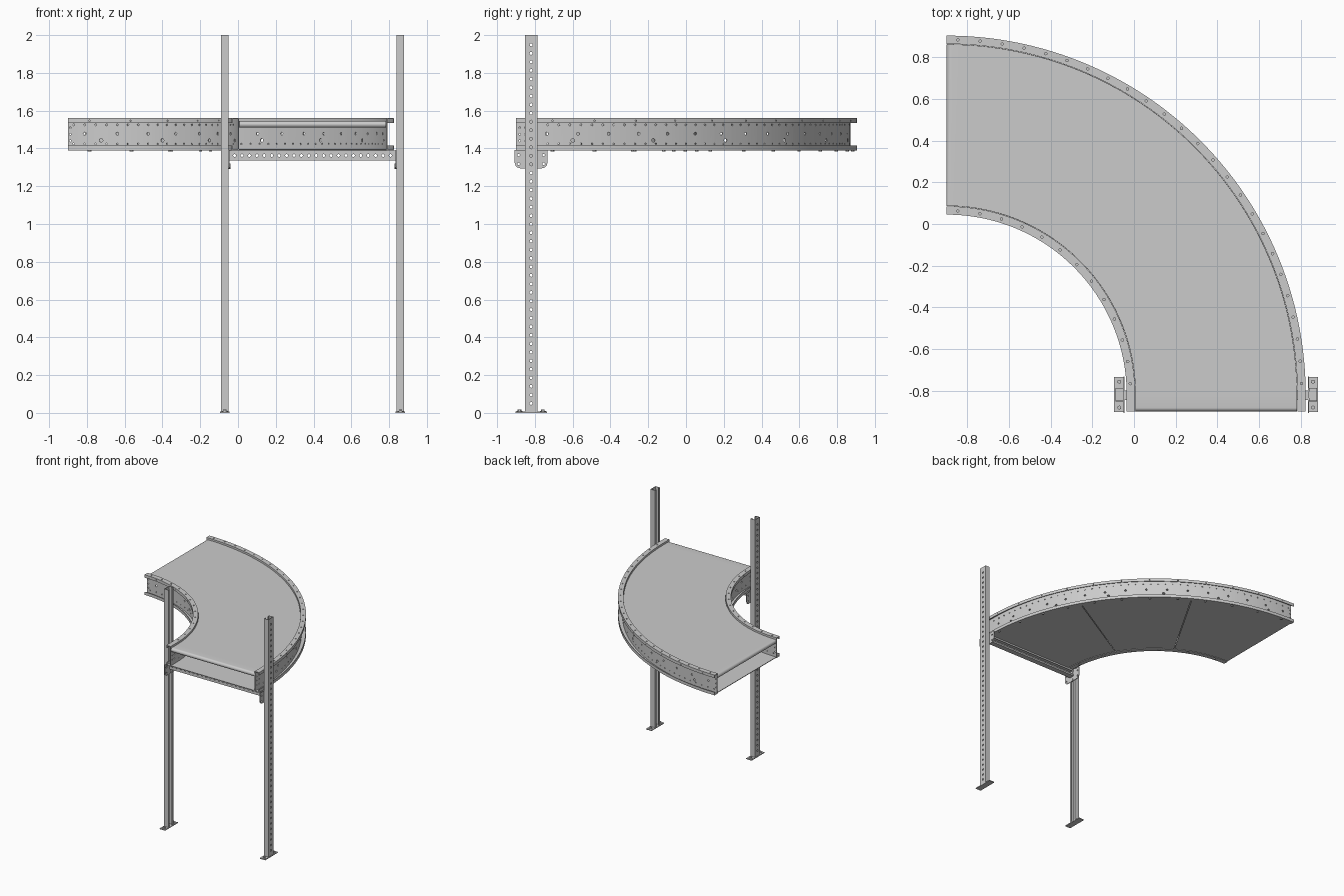
import bpy, bmesh, math
from mathutils import Vector, Matrix

cube = bpy.data.objects.get("Cube")
if cube:
    bpy.data.objects.remove(cube, do_unlink=True)

grey = bpy.data.materials.new("galvanised grey")
grey.use_nodes = True
grey.diffuse_color = (0.6, 0.6, 0.6, 1)
grey.node_tree.nodes["Principled BSDF"].inputs["Base Color"].default_value = (0.6, 0.6, 0.6, 1)

CX, CY = -0.90, -0.82          # centre of the bend
START = -0.08                  # straight lead-in before the bend
R_IN, R_OUT = 0.905, 1.685     # web faces of the two rails
QUARTER = math.pi / 2
LEG_Y = -0.82
built = []


def finish(name, bm):
    bmesh.ops.recalc_face_normals(bm, faces=bm.faces)
    me = bpy.data.meshes.new(name)
    bm.to_mesh(me)
    bm.free()
    me.materials.append(grey)
    ob = bpy.data.objects.new(name, me)
    bpy.context.collection.objects.link(ob)
    built.append(ob)
    return ob


def place(s, r, z):
    """Path position: negative s runs along the lead-in, positive s is an angle."""
    if s < 0:
        return Vector((CX + r, CY + s, z))
    return Vector((CX + r * math.cos(s), CY + r * math.sin(s), z))


def skin(name, rings):
    bm = bmesh.new()
    loops = [[bm.verts.new(p) for p in ring] for ring in rings]
    n = len(loops[0])
    for a, b in zip(loops, loops[1:]):
        for i in range(n):
            j = (i + 1) % n
            bm.faces.new((a[i], a[j], b[j], b[i]))
    bm.faces.new(loops[0][::-1])
    bm.faces.new(loops[-1])
    return finish(name, bm)


def sweep(name, stations, profile):
    return skin(name, [[place(s, r, z) for r, z in profile(s)] for s in stations])


def prism(name, points, vec):
    v = Vector(vec)
    return skin(name, [[Vector(p) for p in points], [Vector(p) + v for p in points]])


def add_cyl(bm, loc, axis, radius, length, sides=8):
    rot = Vector(axis).to_track_quat('Z', 'Y').to_matrix().to_4x4()
    bmesh.ops.create_cone(bm, cap_ends=True, segments=sides, radius1=radius, radius2=radius,
                          depth=length, matrix=Matrix.Translation(loc) @ rot)


def punch(ob, holes):
    """Cut round holes, given as (location, axis, radius, length)."""
    bm = bmesh.new()
    for h in holes:
        add_cyl(bm, *h)
    cutter = finish("cutter", bm)
    built.remove(cutter)
    cutter.hide_render = True
    mod = ob.modifiers.new("holes", 'BOOLEAN')
    mod.operation, mod.solver, mod.object = 'DIFFERENCE', 'EXACT', cutter
    dg = bpy.context.evaluated_depsgraph_get()
    me = bpy.data.meshes.new_from_object(ob.evaluated_get(dg))
    ob.modifiers.clear()
    ob.data = me
    bpy.data.objects.remove(cutter, do_unlink=True)


def arc(a, b, n):
    return [a + (b - a) * i / n for i in range(n + 1)]


def channel(w, d, t, lip):
    """Lipped channel section: width w across, depth d away from the web."""
    half = [(w / 2, 0), (w / 2, d), (w / 2 - lip, d), (w / 2 - lip, d - t),
            (w / 2 - t, d - t), (w / 2 - t, t)]
    return half + [(-a, b) for a, b in reversed(half)]


# Curved side rails: channels opening away from the belt
RAIL = [(0, 1.39), (.04, 1.39), (.04, 1.415), (.035, 1.415), (.035, 1.395), (.006, 1.395),
        (.006, 1.555), (.035, 1.555), (.035, 1.535), (.04, 1.535), (.04, 1.56), (0, 1.56)]


def rail(name, r0, side, flange_count, row_count, mid_count, low_count):
    ob = sweep(name, [START] + arc(0, QUARTER, 72),
               lambda s: [(r0 + side * u, z) for u, z in RAIL])
    holes = []

    def row(count, u, z, radius, vertical=False, length=.016):
        for i in range(count):
            s = QUARTER * (i + .5) / count
            axis = (0, 0, 1) if vertical else (math.cos(s), math.sin(s), 0)
            holes.append((place(s, r0 + side * u, z), axis, radius, length))

    row(flange_count, .021, 1.5575, .006, True)
    row(row_count, .003, 1.525, .0055)
    row(row_count, .003, 1.424, .0045)
    row(mid_count, .003, 1.478, .008)
    row(low_count, .003, 1.443, .010)
    row(flange_count // 2, .0375, 1.547, .004)
    for z in (1.44, 1.475, 1.51):          # end and lead-in joint holes
        for s in (START + .02, START + .05, QUARTER - .012 / r0):
            axis = (1, 0, 0) if s < 0 else (0, 1, 0)
            holes.append((place(s, r0 + side * .003, z), axis, .005, .016))
    punch(ob, holes)
    # Bolt heads under the lower flange
    bm = bmesh.new()
    for i in range(flange_count // 2):
        s = QUARTER * (i + .5) / (flange_count // 2)
        add_cyl(bm, place(s, r0 + side * .021, 1.387), (0, 0, 1), .009, .008, 6)
    finish(name + "_bolts", bm)


rail("outer_rail", R_OUT, 1, 25, 45, 16, 6)
rail("inner_rail", R_IN, -1, 13, 24, 8, 4)

# Belt with rounded noses at both ends
H, ZC, RM = .0175, 1.5275, 1.295
nose = [H * (1 - math.cos(math.radians(a))) for a in (4, 20, 40, 60, 75, 90)]
stations = ([START + d for d in nose] + arc(0, QUARTER - H / RM, 72)
            + [QUARTER - d / RM for d in reversed(nose[:-1])])


def belt_section(s):
    d = s - START if s < 0 else (QUARTER - s) * RM
    h = math.sqrt(max(H * H - max(H - d, 0) ** 2, 1e-8))
    return [(R_IN + .002, ZC - h), (R_OUT - .002, ZC - h),
            (R_OUT - .002, ZC + h), (R_IN + .002, ZC + h)]


sweep("belt", stations, belt_section)

# Three bottom pans with narrow seams
for i in range(3):
    a, b = QUARTER * i / 3, QUARTER * (i + 1) / 3
    st = arc(a + (.002 if i else 0), b - .002, 24)
    if i == 0:
        st = [START] + st
    sweep("bottom_pan_%d" % (i + 1), st, lambda s: [
        (R_IN + .001, 1.393), (R_OUT - .001, 1.393), (R_OUT - .001, 1.398), (R_IN + .001, 1.398)])

# Legs, feet and brackets on each side
for name, xo, d in (("left", .88, -1), ("right", -.09, 1)):
    leg = prism(name + "_leg", [(xo + d * b, LEG_Y + a, .006) for a, b in
                                channel(.066, .04, .004, .018)], (0, 0, 1.994))
    punch(leg, [(Vector((xo + d * .002, LEG_Y, .05 + .0452 * i)), (1, 0, 0), .008, .012)
                for i in range(43)])

    xc = xo + d * .02
    prism(name + "_foot_plate", [(xc - .025, -.903, 0), (xc + .025, -.903, 0),
                                 (xc + .025, -.735, 0), (xc - .025, -.735, 0)], (0, 0, .007))
    bm = bmesh.new()
    for y in (-.882, -.758):
        add_cyl(bm, Vector((xc, y, .008)), (0, 0, 1), .016, .004, 16)
        add_cyl(bm, Vector((xc, y, .013)), (0, 0, 1), .010, .010, 6)
    finish(name + "_foot_bolts", bm)

    # Bracket plate with rounded lower corners
    half = [(.087, 1.392), (.087, 1.325), (.082, 1.308), (.072, 1.299), (.058, 1.295)]
    outline = half + [(-a, z) for a, z in reversed(half)]
    xb = xo + d * .04
    bracket = prism(name + "_bracket", [(xb, LEG_Y + a, z) for a, z in outline], (d * .005, 0, 0))
    punch(bracket, [(Vector((xb, LEG_Y + a, z)), (1, 0, 0), .007, .03)
                    for a in (-.066, .066) for z in (1.318, 1.365)])
    bm = bmesh.new()
    for z in (1.305, 1.365):
        add_cyl(bm, Vector((xb + d * .006, LEG_Y, z)), (1, 0, 0), .014, .010, 6)
    finish(name + "_bracket_bolts", bm)

# Perforated cross beam between the legs
beam = prism("cross_beam", [(-.045, -.845 + b, 1.3625 + a) for a, b in
                            channel(.055, .045, .004, .014)], (.88, 0, 0))
punch(beam, [(Vector((-.018 + .0393 * i, -.843, 1.3625)), (0, 1, 0), .008, .012)
             for i in range(22)])

# Smooth the curved faces, keep the folds sharp
bpy.ops.object.select_all(action='DESELECT')
for ob in built:
    ob.select_set(True)
bpy.context.view_layer.objects.active = built[0]
bpy.ops.object.shade_smooth_by_angle(angle=math.radians(25))
